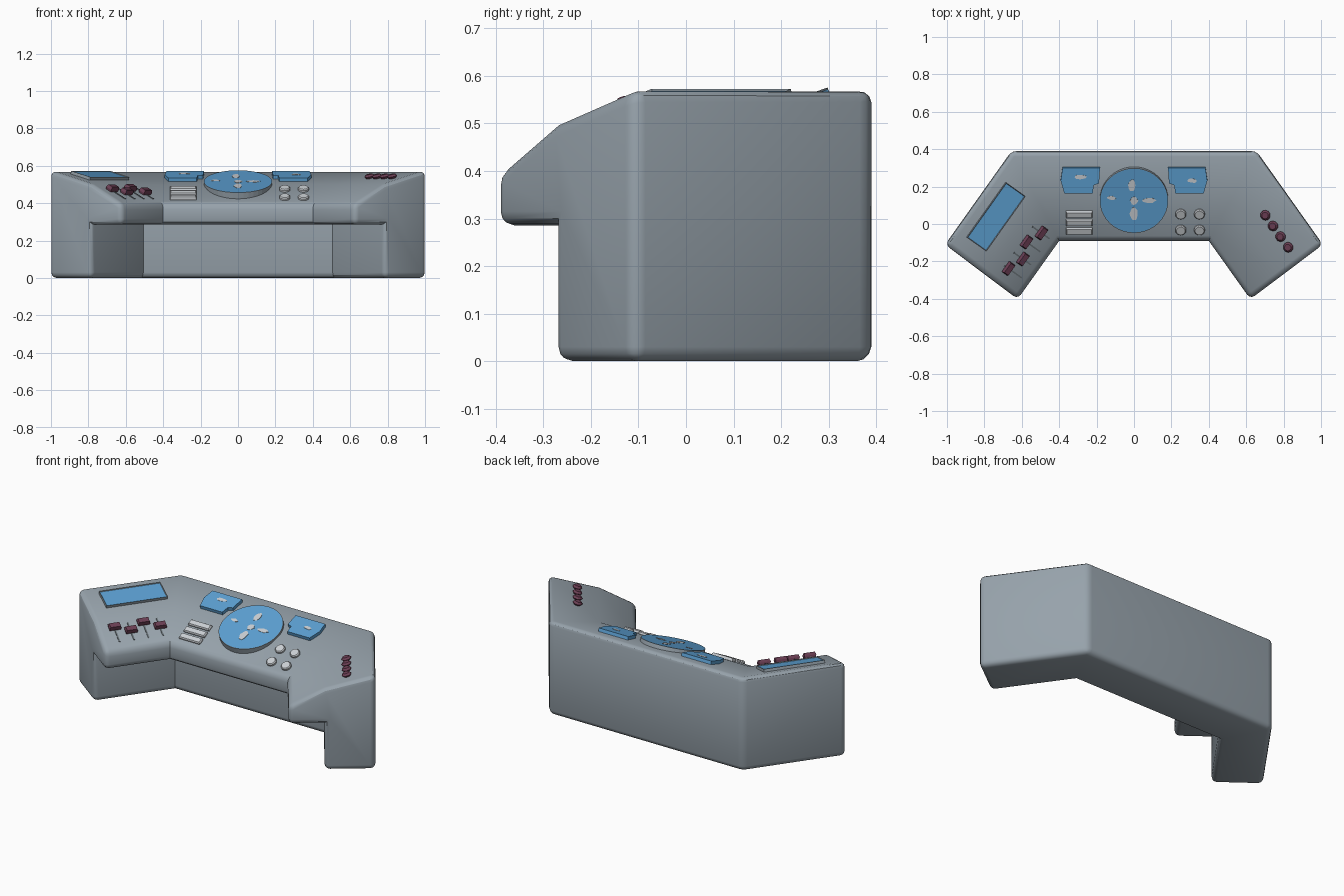
import bpy, bmesh, math, random
from mathutils import Matrix, Vector

if "Cube" in bpy.data.objects:
    bpy.data.objects.remove(bpy.data.objects["Cube"])

random.seed(4)


def material(name, rgb):
    m = bpy.data.materials.new(name)
    m.diffuse_color = (*rgb, 1)
    m.use_nodes = True
    m.node_tree.nodes["Principled BSDF"].inputs["Base Color"].default_value = m.diffuse_color
    return m


GREY = material("body_grey", (0.31, 0.365, 0.41))
BLUE = material("screen_blue", (0.11, 0.36, 0.66))
PALE = material("pale_grey", (0.60, 0.63, 0.66))
MAROON = material("maroon", (0.15, 0.05, 0.09))
DARK = material("slot_grey", (0.16, 0.19, 0.21))


def finish(name, bm, mats, matrix=None, smooth=False):
    bmesh.ops.recalc_face_normals(bm, faces=bm.faces)
    me = bpy.data.meshes.new(name)
    bm.to_mesh(me)
    bm.free()
    for m in mats:
        me.materials.append(m)
    ob = bpy.data.objects.new(name, me)
    bpy.context.collection.objects.link(ob)
    if matrix:
        ob.matrix_world = matrix
    if smooth:
        bpy.ops.object.select_all(action='DESELECT')
        ob.select_set(True)
        bpy.context.view_layer.objects.active = ob
        bpy.ops.object.shade_smooth_by_angle(angle=math.radians(30))
    return ob


# Console body: one cross-section swept through four mitred stations
PROFILE = [(0, .285), (0, .395), (.2, .50), (.48, .575), (.48, 0), (.2, 0), (.2, .285)]
STATIONS = [((-.622, -.402), (-1.01, -.11)), ((-.4, -.09), (-.655, .39)),
            ((.4, -.09), (.655, .39)), ((.622, -.402), (1.01, -.11))]
bm = bmesh.new()
rings = []
for inner, outer in STATIONS:
    a, b = Vector(inner), Vector(outer)
    rings.append([bm.verts.new((*a.lerp(b, d / .48), z)) for d, z in PROFILE])
n = len(PROFILE)
for r0, r1 in zip(rings, rings[1:]):
    for i in range(n):
        j = (i + 1) % n
        bm.faces.new((r0[i], r0[j], r1[j], r1[i]))
bm.faces.new(rings[0])
bm.faces.new(rings[-1])
bmesh.ops.recalc_face_normals(bm, faces=bm.faces)
rounded = [e for e in bm.edges if e.is_convex and e.calc_face_angle() > .6]
bmesh.ops.bevel(bm, geom=rounded, offset=.03, segments=3, profile=.5, affect='EDGES',
                clamp_overlap=True)
finish("console_body", bm, [GREY], smooth=True)


def frame(side, u, d, tilt=None, lift=0):
    """Matrix on the sloped top: side -1/0/1, u along the desk, d back from its lip."""
    if side:
        along, depth = Vector((.58, -side * .815, 0)), Vector((side * .815, .58, 0))
        origin = Vector((side * .4, -.09, 0)) + along * side * u
    else:
        along, depth = Vector((1, 0, 0)), Vector((0, 1, 0))
        origin = Vector((u, -.09, 0))
    z = .395 + d * .525 if d < .2 else .50 + (d - .2) * .268
    slope = (math.atan(.525) if d < .2 else math.atan(.268)) if tilt is None else tilt
    pos = origin + depth * d + Vector((0, 0, z + lift))
    x = along.normalized()
    y = depth.normalized() * math.cos(slope) + Vector((0, 0, math.sin(slope)))
    return Matrix.Translation(pos) @ Matrix((x, y, x.cross(y))).transposed().to_4x4()


def stack(name, layers, mats, matrix, inset=None):
    """Solid from outlines at rising heights; optional inset screen (rim, sink)."""
    bm = bmesh.new()
    rings = [[bm.verts.new((x, y, z)) for x, y in pts] for pts, z in layers]
    for a, b in zip(rings, rings[1:]):
        for i in range(len(a)):
            j = (i + 1) % len(a)
            bm.faces.new((a[i], a[j], b[j], b[i]))
    bm.faces.new(rings[0][::-1])
    top = bm.faces.new(rings[-1])
    if inset:
        bmesh.ops.recalc_face_normals(bm, faces=bm.faces)
        bmesh.ops.inset_region(bm, faces=[top], thickness=inset[0], depth=-inset[1])
        top.material_index = 1
    return finish(name, bm, mats, matrix)


def circle(r, sides):
    return [(r * math.cos(2 * math.pi * i / sides), r * math.sin(2 * math.pi * i / sides))
            for i in range(sides)]


def rect(w, h):
    return [(-w / 2, -h / 2), (w / 2, -h / 2), (w / 2, h / 2), (-w / 2, h / 2)]


def blip(name, matrix, x, y, w, h, z):
    """Thin irregular pale patch on a screen."""
    pts = []
    for cx, cy in circle(.5, 12):
        k = random.uniform(.8, 1.1)
        pts.append((x + cx * w * k, y + cy * h * k))
    stack(name, [(pts, z - .001), (pts, z + .0015)], [PALE], matrix)


# Round central display
M = frame(0, 0, .215, math.radians(19), .012)
disc = circle(.183, 40)
stack("round_display", [(disc, -.05), (disc, 0)], [GREY, BLUE], M, (.003, 0))
for i, (x, y, w, h) in enumerate([(-.01, .088, .04, .075), (-.12, .015, .05, .022), (0, 0, .045, .045),
                                  (.08, 0, .075, .03), (0, -.075, .045, .08)]):
    blip(f"round_display_patch_{i}", M, x, y, w, h, 0)

# Two notched side displays
outline = [(-.105, 0), (-.095, .07), (.105, .07), (.10, -.015), (.072, -.025), (.066, -.072), (-.085, -.072)]
for side, label in ((-1, "left"), (1, "right")):
    pts = [(-side * x, y) for x, y in outline]
    M = frame(0, side * .287, .327)
    stack(f"{label}_display", [(pts, -.01), (pts, .02)], [BLUE], M)
    blip(f"{label}_display_patch", M, .0 if side < 0 else .025, .02 if side < 0 else 0,
         .075 if side < 0 else .05, .025, .02)

# Long screen on the left wing
long_rect = rect(.36, .13)
stack("wing_screen", [(long_rect, -.01), (long_rect, .016)], [GREY, BLUE],
      frame(-1, .091, .352), (.005, .004))

# Sliders and their slots on the left wing
for i in range(4):
    u = .021 + .0855 * i
    d = .142 if i % 2 else .107
    slot = rect(.008, .125)
    stack(f"slider_slot_{i}", [(slot, -.004), (slot, .003)], [DARK], frame(-1, u, .105))
    d = (.107, .144, .107, .14)[i]
    stack(f"slider_knob_{i}", [(rect(.064, .034), 0), (rect(.07, .038), .012), (rect(.06, .03), .028)],
          [MAROON], frame(-1, u, d))

# Row of knobs on the right wing
for i in range(4):
    stack(f"wing_knob_{i}", [(circle(.018, 10), -.003), (circle(.028, 10), .01), (circle(.018, 10), .021)],
          [MAROON], frame(1, .064 + .07 * i, .328))

# Three long keys left of the round display
for i in range(3):
    stack(f"long_key_{i}", [(rect(.14, .036), -.003), (rect(.14, .036), .01), (rect(.132, .028), .016)],
          [PALE], frame(0, -.293, .055 + .045 * i))

# Four round buttons right of it
for i in range(4):
    stack(f"round_button_{i}", [(circle(.029, 16), -.003), (circle(.029, 16), .01), (circle(.024, 16), .016)],
          [PALE], frame(0, .25 + .1 * (i % 2), .06 + .085 * (i // 2)))
